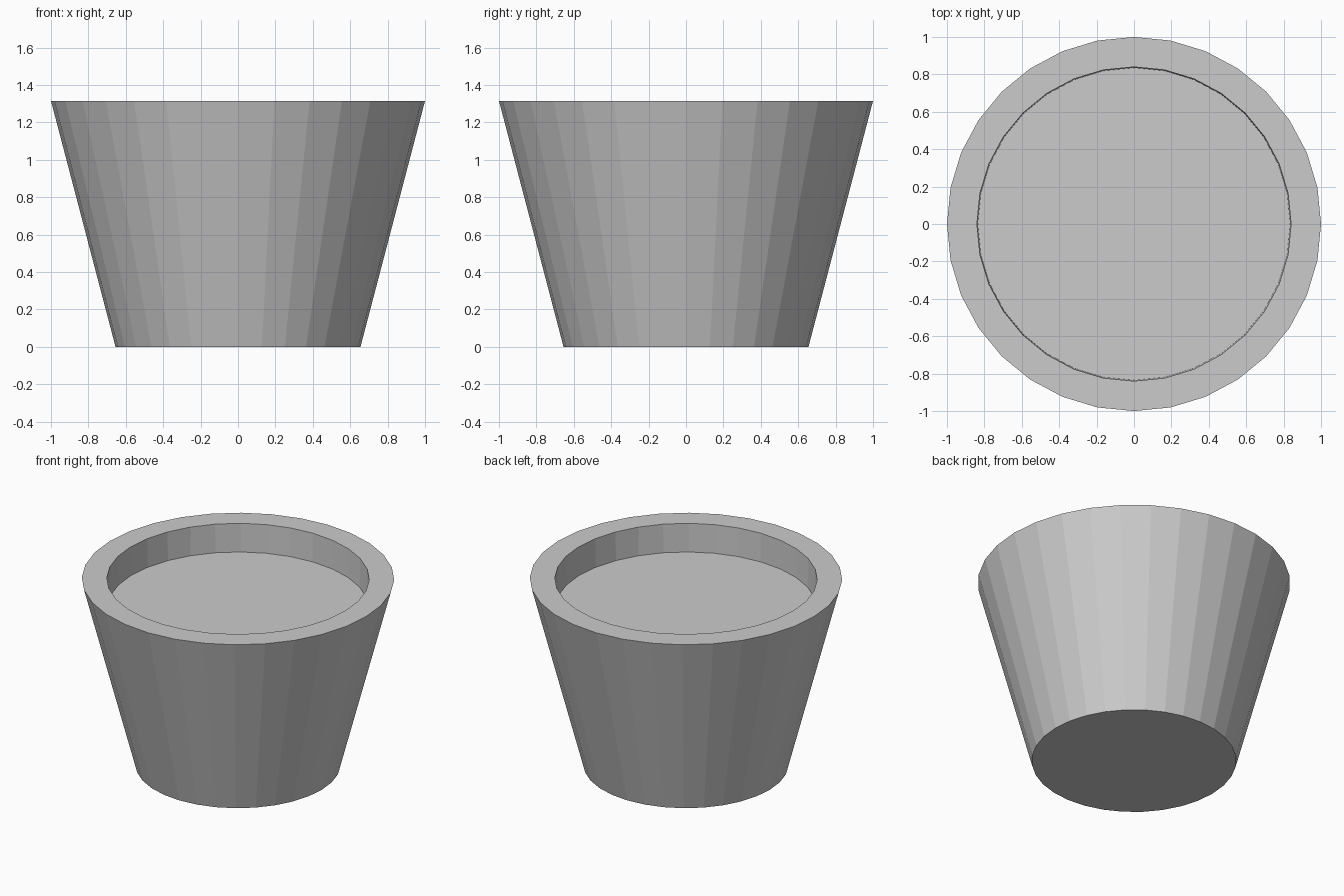
import bpy, bmesh
from math import cos, sin, tau

if "Cube" in bpy.data.objects:
    bpy.data.objects.remove(bpy.data.objects["Cube"])

SIDES = 32
# Profile (radius, z): base, outer rim, inner rim, recessed floor
PROFILE = [(0.655, 0.0), (1.0, 1.315), (0.84, 1.315), (0.835, 1.115)]

bm = bmesh.new()
rings = [[bm.verts.new((r * cos(tau * i / SIDES), r * sin(tau * i / SIDES), z))
          for i in range(SIDES)] for r, z in PROFILE]

# Walls and rim
for a, b in zip(rings, rings[1:]):
    for i in range(SIDES):
        j = (i + 1) % SIDES
        bm.faces.new((a[i], a[j], b[j], b[i]))

# Underside and recessed floor
bm.faces.new(rings[0][::-1])
bm.faces.new(rings[-1])
bmesh.ops.recalc_face_normals(bm, faces=bm.faces)

mesh = bpy.data.meshes.new("plant_pot")
bm.to_mesh(mesh)
bm.free()
bpy.context.collection.objects.link(bpy.data.objects.new("plant_pot", mesh))
